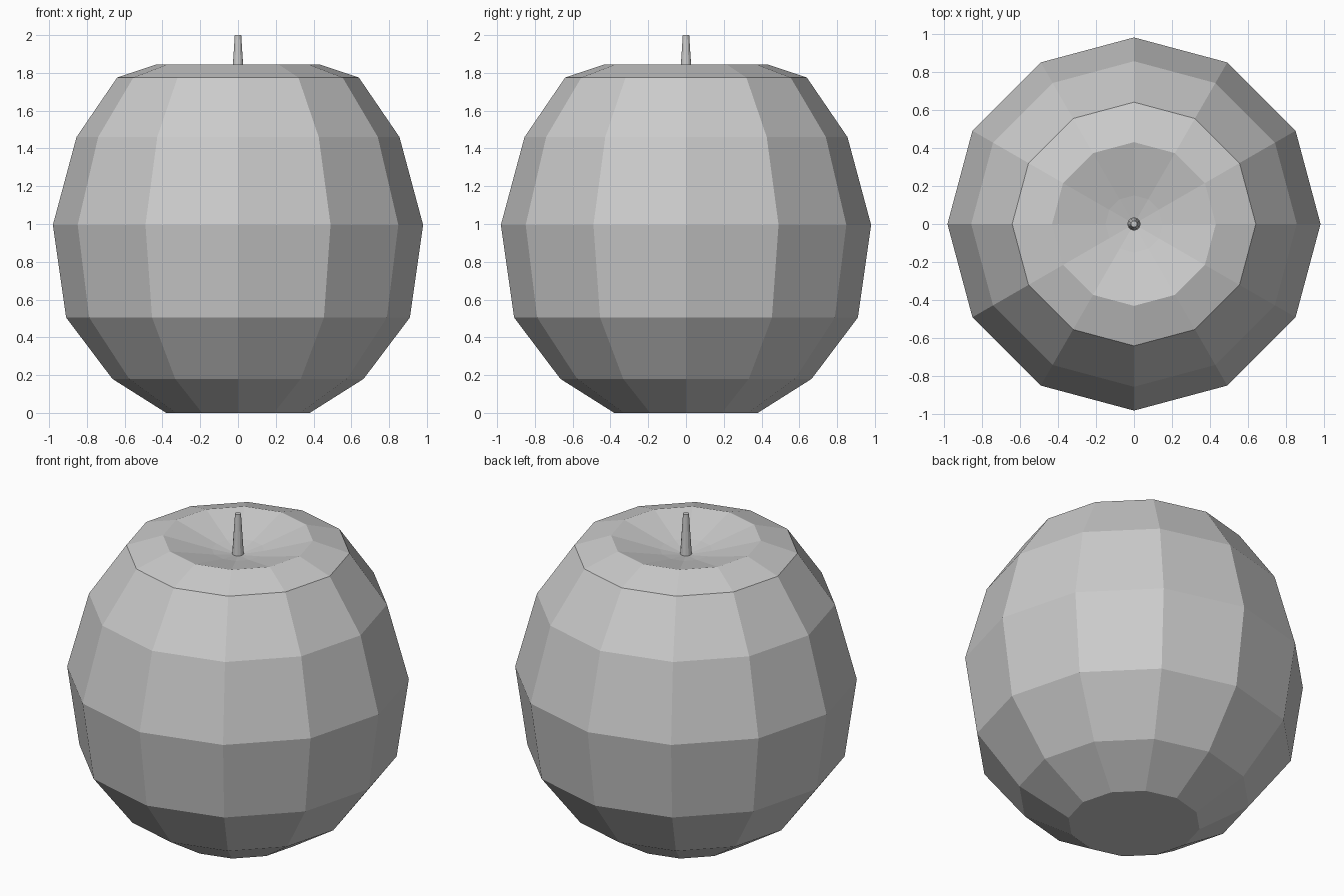
import bpy, bmesh
from math import cos, sin, tau

if "Cube" in bpy.data.objects:
    bpy.data.objects.remove(bpy.data.objects["Cube"])


def lathe(name, profile, sides, tip=None):
    """Flat-shaded solid of revolution; optional tip closes the top with a point."""
    bm = bmesh.new()
    rings = [[bm.verts.new((r * cos(tau * i / sides), r * sin(tau * i / sides), z))
              for i in range(sides)] for r, z in profile]
    for low, high in zip(rings, rings[1:]):
        for i in range(sides):
            j = (i + 1) % sides
            bm.faces.new((low[i], low[j], high[j], high[i]))
    bm.faces.new(rings[0][::-1])
    if tip is None:
        bm.faces.new(rings[-1])
    else:
        top = bm.verts.new((0, 0, tip))
        for i in range(sides):
            bm.faces.new((rings[-1][i], rings[-1][(i + 1) % sides], top))
    mesh = bpy.data.meshes.new(name)
    bm.to_mesh(mesh)
    bm.free()
    obj = bpy.data.objects.new(name, mesh)
    bpy.context.collection.objects.link(obj)
    return obj


# Apple body: flat base, bulging sides, dished top
lathe("apple_body", [(0.38, 0), (0.665, 0.18), (0.91, 0.505), (0.98, 0.995),
                     (0.855, 1.46), (0.64, 1.775), (0.43, 1.845), (0.15, 1.77)],
      12, tip=1.74)

# Tapered stem standing in the dish
lathe("stem", [(0.034, 1.735), (0.017, 2.0)], 12)
